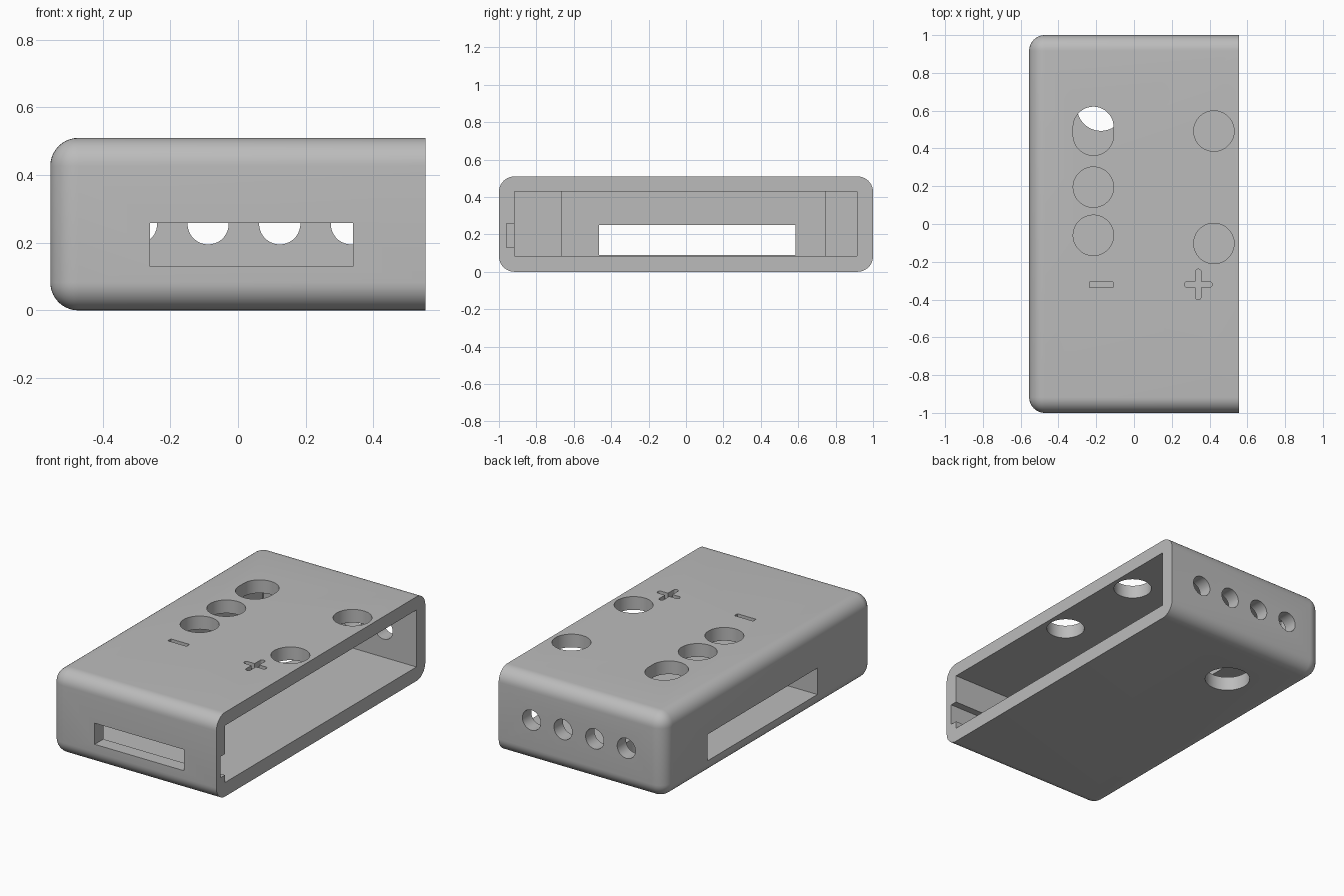
import bpy, bmesh, math
from mathutils import Matrix, Vector

cube = bpy.data.objects.get("Cube")
if cube:
    bpy.data.objects.remove(cube, do_unlink=True)

grey = bpy.data.materials.new("Plain grey")
grey.use_nodes = True
colour = (0.5, 0.5, 0.5, 1)
grey.diffuse_color = colour
grey.node_tree.nodes["Principled BSDF"].inputs["Base Color"].default_value = colour


def finish(bm, name):
    bmesh.ops.recalc_face_normals(bm, faces=bm.faces)
    mesh = bpy.data.meshes.new(name)
    bm.to_mesh(mesh)
    bm.free()
    obj = bpy.data.objects.new(name, mesh)
    mesh.materials.append(grey)
    bpy.context.collection.objects.link(obj)
    return obj


def prism(name, outline, low, high, turn=None):
    """Extrude a flat outline upwards, optionally turned afterwards."""
    bm = bmesh.new()
    face = bm.faces.new([bm.verts.new((x, y, low)) for x, y in outline])
    out = bmesh.ops.extrude_face_region(bm, geom=[face])
    top = [v for v in out["geom"] if isinstance(v, bmesh.types.BMVert)]
    bmesh.ops.translate(bm, verts=top, vec=(0, 0, high - low))
    if turn:
        bmesh.ops.transform(bm, matrix=turn, verts=bm.verts)
    return finish(bm, name)


def rect(x0, x1, y0, y1):
    return [(x0, y0), (x1, y0), (x1, y1), (x0, y1)]


def round_slot(x, y, radius, stretch=0.0, steps=48):
    """Circle whose upper and lower halves are moved apart."""
    points = []
    for i in range(steps):
        a = 2 * math.pi * (i + 0.5) / steps
        shift = stretch if math.sin(a) > 0 else -stretch
        points.append((x + radius * math.cos(a), y + shift + radius * math.sin(a)))
    return points


# Rounded outer shell, left square at the open side
LENGTH, WIDTH, HEIGHT = 2.0, 1.11, 0.51
bm = bmesh.new()
bmesh.ops.create_cube(bm, size=1)
bmesh.ops.scale(bm, vec=(WIDTH, LENGTH, HEIGHT), verts=bm.verts)
bmesh.ops.translate(bm, vec=(0, 0, HEIGHT / 2), verts=bm.verts)
edges = [e for e in bm.edges if not all(v.co.x > 0 for v in e.verts)]
bmesh.ops.bevel(bm, geom=edges, offset=0.083, segments=10, profile=0.5,
                affect='EDGES', clamp_overlap=True)
case = finish(bm, "case")

cutters = []

# Cavity with a thicker middle wall and deeper end pockets
inner, deep, out = -0.355, -0.47, 0.7
front, back = -0.917, 0.915
cavity = [(out, front), (deep, front), (deep, -0.665), (inner, -0.665),
          (inner, 0.745), (deep, 0.745), (deep, back), (out, back)]
cutters.append(prism("cavity_cutter", cavity, 0.085, 0.43))

# Front window and the groove that leads to it from the open side
cutters.append(prism("window_cutter", rect(-0.26, 0.34, -1.1, -0.88), 0.13, 0.258))
cutters.append(prism("groove_cutter", rect(-0.26, out, -0.96, -0.88), 0.13, 0.258))

# Long slot in the closed side wall
cutters.append(prism("side_slot_cutter", rect(-0.7, -0.3, -0.465, 0.585), 0.09, 0.25))

# Holes through the lid
for x, y, stretch in [(-0.215, 0.492, 0.022), (-0.215, 0.195, 0),
                      (-0.215, -0.06, 0), (0.423, 0.492, 0), (0.423, -0.103, 0)]:
    cutters.append(prism("lid_hole_cutter", round_slot(x, y, 0.107, stretch), 0.35, 0.6))

# Hole through the floor
cutters.append(prism("floor_hole_cutter", round_slot(-0.175, 0.62, 0.127), -0.1, 0.2))

# Row of four round holes in the back wall
for i in range(4):
    turn = Matrix.Translation((-0.3 + i * 0.2117, 0, 0.256)) @ Matrix.Rotation(-math.pi / 2, 4, 'X')
    cutters.append(prism("back_hole_cutter", round_slot(0, 0, 0.061, steps=32), 0.85, 1.1, turn))

# Engraved minus and plus marks
ENGRAVE = HEIGHT - 0.035
cutters.append(prism("minus_cutter", rect(-0.235, -0.11, -0.335, -0.306), ENGRAVE, 0.6))
cutters.append(prism("plus_upright_cutter",
                     round_slot(0.34, -0.32, 0.015, 0.066, 24), ENGRAVE, 0.6))
bar = [(0.34 + y, -0.32 + x) for x, y in round_slot(0, 0, 0.015, 0.059, 24)]
cutters.append(prism("plus_bar_cutter", bar, ENGRAVE, 0.6))

# Cut everything out of the shell
bpy.ops.object.select_all(action='DESELECT')
bpy.context.view_layer.objects.active = case
case.select_set(True)
for cutter in cutters:
    cutter.hide_render = True
    mod = case.modifiers.new("Cut", 'BOOLEAN')
    mod.operation = 'DIFFERENCE'
    mod.solver = 'EXACT'
    mod.object = cutter
    bpy.ops.object.modifier_apply(modifier=mod.name)
for cutter in cutters:
    bpy.data.objects.remove(cutter, do_unlink=True)

bpy.ops.object.shade_smooth_by_angle(angle=math.radians(30))
